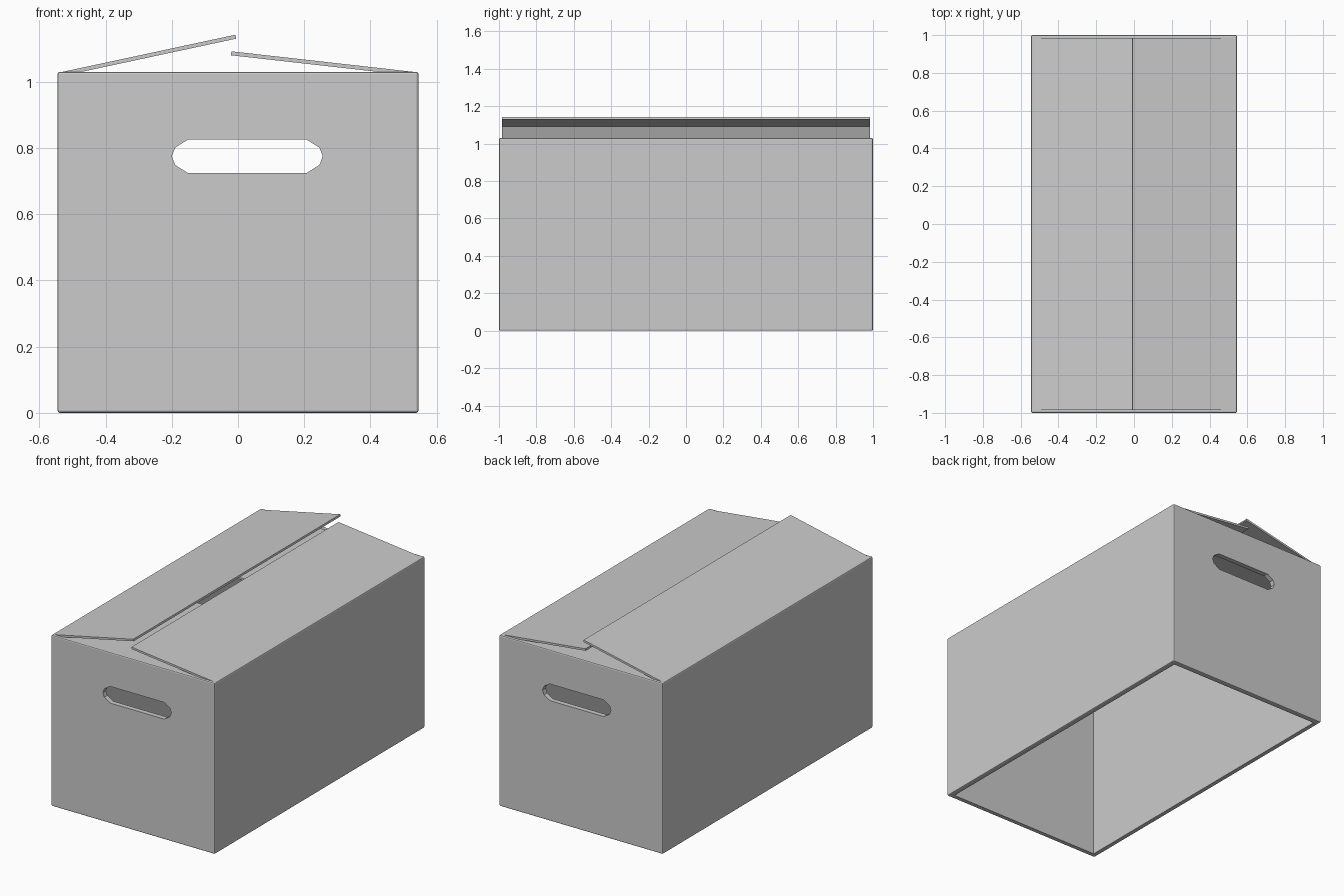
import bpy
import bmesh
from math import atan2, hypot

if "Cube" in bpy.data.objects:
    bpy.data.objects.remove(bpy.data.objects["Cube"], do_unlink=True)

HALF_X, HALF_Y, HEIGHT = 0.545, 1.0, 1.03
WALL, CARD = 0.03, 0.012

grey = bpy.data.materials.new("plain_grey")
grey.use_nodes = True
colour = (0.6, 0.6, 0.6, 1)
grey.diffuse_color = colour
grey.node_tree.nodes["Principled BSDF"].inputs["Base Color"].default_value = colour


def add_object(name, bm):
    mesh = bpy.data.meshes.new(name)
    bmesh.ops.recalc_face_normals(bm, faces=bm.faces)
    bm.to_mesh(mesh)
    bm.free()
    mesh.materials.append(grey)
    obj = bpy.data.objects.new(name, mesh)
    bpy.context.collection.objects.link(obj)
    return obj


def add_box(name, low, high):
    bm = bmesh.new()
    bmesh.ops.create_cube(bm, size=1)
    for v in bm.verts:
        v.co = [(a + b) / 2 + c * (b - a) for a, b, c in zip(low, high, v.co)]
    return add_object(name, bm)


def apply(obj, modifier):
    bpy.context.view_layer.objects.active = obj
    bpy.ops.object.modifier_apply(modifier=modifier.name)


def cut(obj, cutter):
    cutter.hide_render = True
    mod = obj.modifiers.new("cut", "BOOLEAN")
    mod.operation, mod.object, mod.solver = "DIFFERENCE", cutter, "EXACT"
    apply(obj, mod)
    bpy.data.objects.remove(cutter, do_unlink=True)


# Four walls, open at the top and bottom, with softened outer edges
walls = add_box("box_walls", (-HALF_X, -HALF_Y, 0), (HALF_X, HALF_Y, HEIGHT))
bevel = walls.modifiers.new("soft_edges", "BEVEL")
bevel.width, bevel.segments = 0.007, 2
apply(walls, bevel)
inner_x, inner_y = HALF_X - WALL, HALF_Y - WALL
cut(walls, add_box("inside_cutter", (-inner_x, -inner_y, -1), (inner_x, inner_y, 2)))

# Hand hole through both end walls
centre_x, centre_z = 0.028, 0.775
corner = [(0.18, 0.05), (0.218, 0.026), (0.228, 0)]
right = corner + [(x, -z) for x, z in corner[1::-1]]
outline = right + [(-x, -z) for x, z in right]
bm = bmesh.new()
face = bm.faces.new([bm.verts.new((centre_x + x, -2, centre_z + z)) for x, z in outline])
grown = bmesh.ops.extrude_face_region(bm, geom=[face])["geom"]
bmesh.ops.translate(bm, vec=(0, 4, 0),
                    verts=[g for g in grown if isinstance(g, bmesh.types.BMVert)])
cut(walls, add_object("hand_hole_cutter", bm))


# Long flaps, hinged on the side walls and left ajar
def side_flap(name, hinge_x, tip_x, tip_z):
    dx, dz = tip_x - hinge_x, tip_z - HEIGHT
    flap = add_box(name, (0, -0.985, -CARD), (hypot(dx, dz), 0.985, 0))
    if dx < 0:
        for v in flap.data.vertices:
            v.co.x *= -1
        flap.data.flip_normals()
    flap.location = (hinge_x, 0, HEIGHT)
    flap.rotation_euler.y = -atan2(dz, dx) if dx > 0 else atan2(dz, -dx)


side_flap("right_flap", -0.53, -0.008, 1.142)
side_flap("left_flap", 0.53, -0.02, 1.092)

# Short flaps folded flat beneath them
for name, side in (("front_flap", -1), ("back_flap", 1)):
    near, far = sorted((side * 0.99, side * 0.2))
    add_box(name, (-0.525, near, HEIGHT - CARD), (0.525, far, HEIGHT - 0.001))
